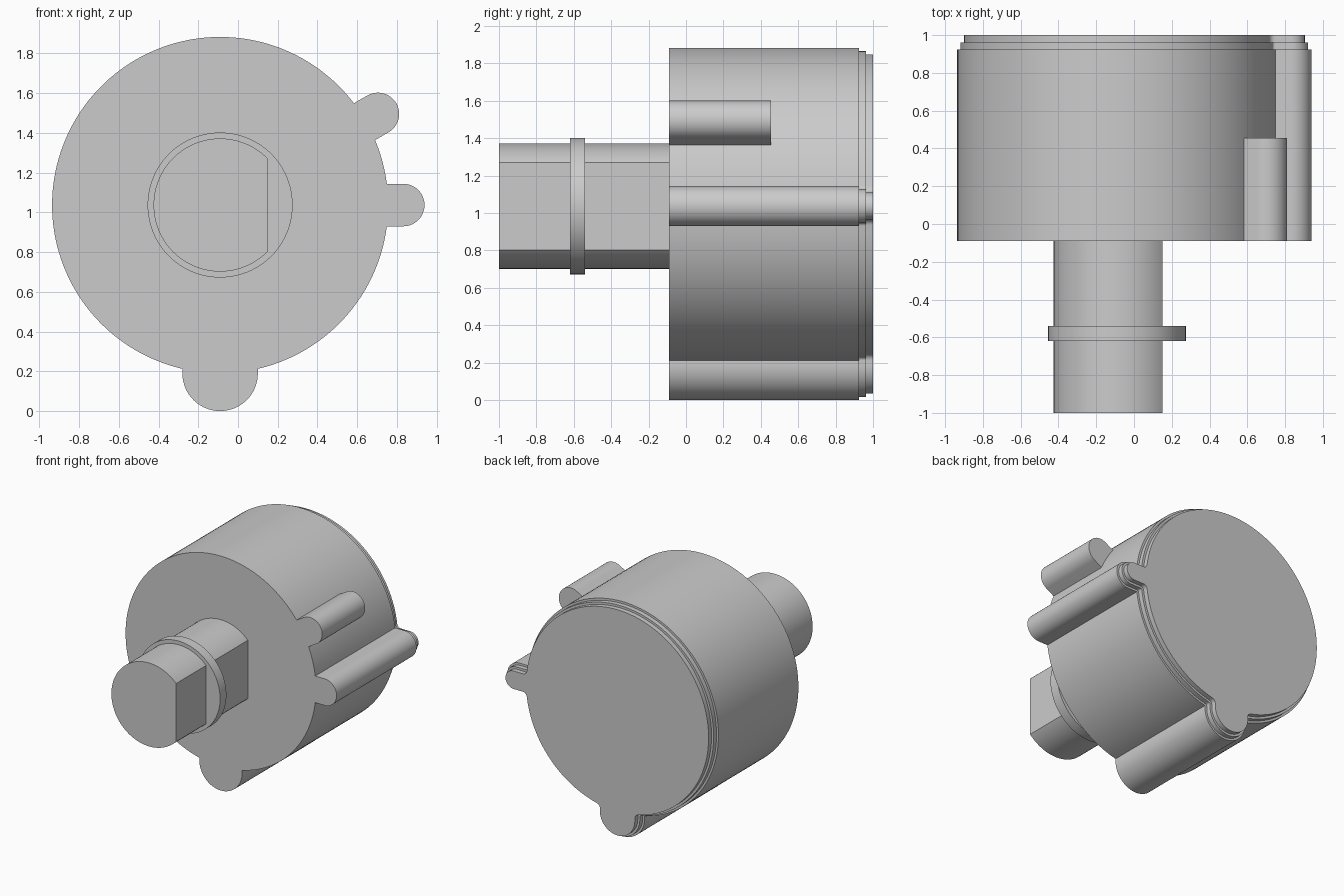
import bpy
import bmesh
from math import asin, acos, cos, sin, radians, pi

cube = bpy.data.objects.get("Cube")
if cube:
    bpy.data.objects.remove(cube, do_unlink=True)

AXIS_X, AXIS_Z = -0.09, 1.037   # shared axis of body and shaft
BODY_R = 0.846

grey = bpy.data.materials.new("plain grey")
grey.use_nodes = True
grey.diffuse_color = (0.6, 0.6, 0.6, 1)
grey.node_tree.nodes["Principled BSDF"].inputs["Base Color"].default_value = (0.6, 0.6, 0.6, 1)


def arc(cx, cz, r, a0, a1, n):
    """Points of an arc, both ends included."""
    return [(cx + r * cos(a0 + (a1 - a0) * i / n),
             cz + r * sin(a0 + (a1 - a0) * i / n)) for i in range(n + 1)]


def lug_outline(angle, reach, r, inset=0):
    """Round-ended lug, from its lower root corner to its upper one."""
    half = asin(r / BODY_R)
    low, high = angle - half, angle + half
    end = arc(reach * cos(angle), reach * sin(angle), r - inset,
              angle - pi / 2, angle + pi / 2, 32)
    roots = [(BODY_R * cos(a), BODY_R * sin(a)) for a in (low, high)]
    if not inset:
        return [roots[0]] + end + [roots[1]]
    return (arc(*roots[0], inset, low + pi, angle + pi / 2, 6) + end
            + arc(*roots[1], inset, angle - pi / 2, high - pi, 6))


def body_outline(lugs, inset=0):
    """Circle joined with its lugs, moved inward by inset."""
    pts = []
    for i, (angle, reach, r) in enumerate(lugs):
        pts += lug_outline(angle, reach, r, inset)
        nxt = lugs[(i + 1) % len(lugs)]
        start = angle + asin(r / BODY_R)
        stop = nxt[0] - asin(nxt[2] / BODY_R)
        if stop < start:
            stop += 2 * pi
        n = max(4, int((stop - start) / radians(2.5)))
        pts += arc(0, 0, BODY_R - inset, start, stop, n)[1:-1]
    return pts


def extrude(name, outline, y0, y1):
    """Solid made by pushing an outline along y."""
    bm = bmesh.new()
    face = bm.faces.new([bm.verts.new((AXIS_X + u, y0, AXIS_Z + v)) for u, v in outline])
    moved = bmesh.ops.extrude_face_region(bm, geom=[face])["geom"]
    for v in moved:
        if isinstance(v, bmesh.types.BMVert):
            v.co.y = y1
    if not any(f.normal.y for f in bm.faces if f is face):
        bm.normal_update()
    bmesh.ops.recalc_face_normals(bm, faces=bm.faces[:])
    mesh = bpy.data.meshes.new(name)
    bm.to_mesh(mesh)
    bm.free()
    mesh.materials.append(grey)
    obj = bpy.data.objects.new(name, mesh)
    bpy.context.collection.objects.link(obj)
    parts.append(obj)


parts = []
side_lug = (0, 0.922, 0.107)
bottom_lug = (radians(270), 0.847, 0.19)
short_lug = (radians(30), 0.917, 0.107)
long_lugs = [side_lug, bottom_lug]

# Body with two full-length lugs and a stepped back rim
extrude("body", body_outline(long_lugs), -0.09, 0.925)
extrude("back_step_outer", body_outline(long_lugs, 0.017), 0.925, 0.962)
extrude("back_step_inner", body_outline(long_lugs, 0.035), 0.962, 1.0)

# Short lug on the front half
extrude("short_lug", lug_outline(*short_lug), -0.09, 0.455)

# Shaft with a flat on its left side, and a collar around it
SHAFT_R = 0.335
flat = acos(0.24 / SHAFT_R)
extrude("shaft", arc(0, 0, SHAFT_R, flat, 2 * pi - flat, 96), -1.0, -0.09)
extrude("collar", arc(0, 0, 0.365, 0, 2 * pi, 96)[:-1], -0.62, -0.54)

# Smooth rounds, sharp rims
bpy.ops.object.select_all(action='DESELECT')
for obj in parts:
    obj.select_set(True)
bpy.context.view_layer.objects.active = parts[0]
bpy.ops.object.shade_smooth_by_angle(angle=radians(28))
